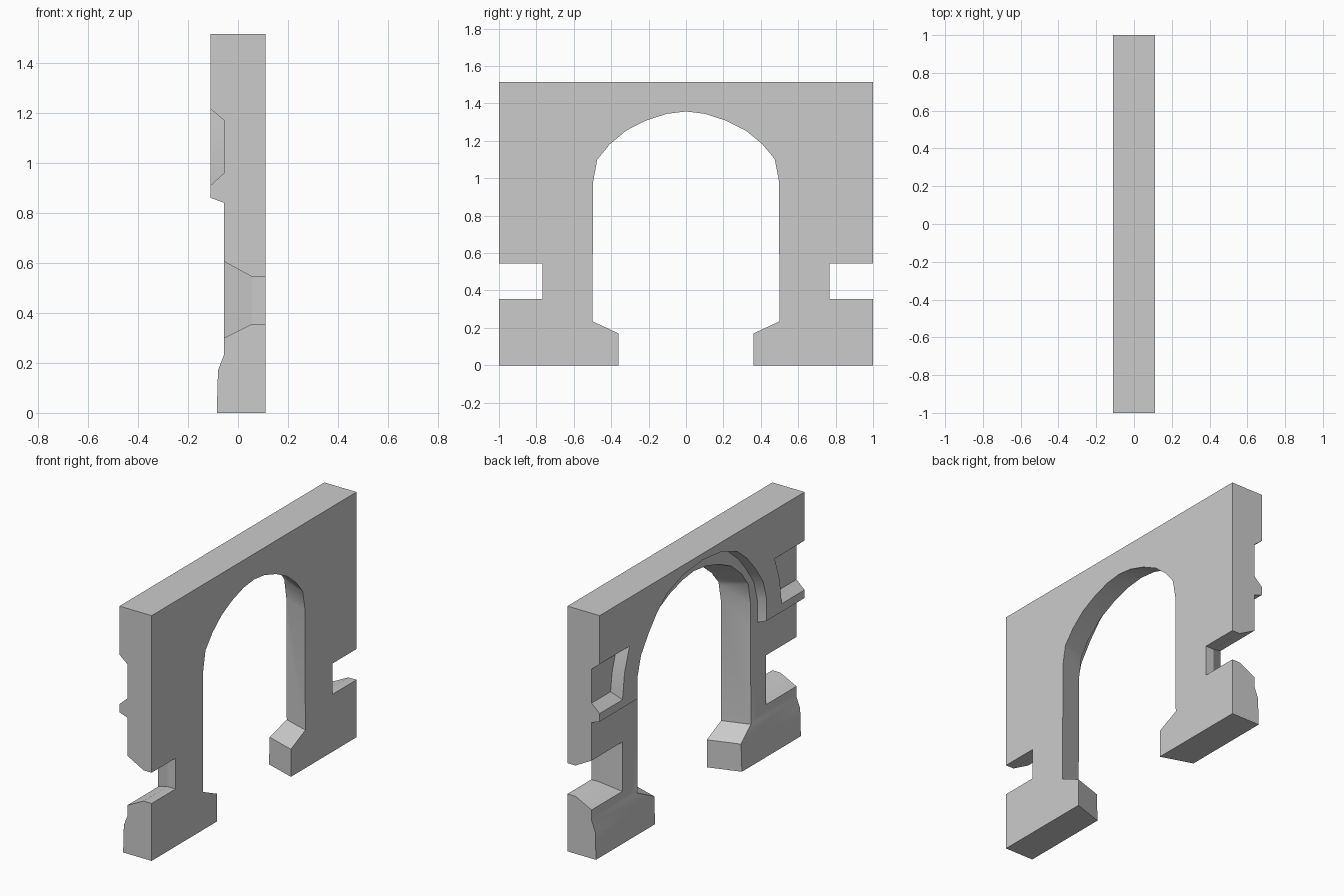
import bpy
import bmesh
import math

cube = bpy.data.objects.get("Cube")
if cube:
    bpy.data.objects.remove(cube, do_unlink=True)

stone = bpy.data.materials.new("grey_stone")
stone.use_nodes = True
GREY = (0.6, 0.6, 0.6, 1)
stone.diffuse_color = GREY
stone.node_tree.nodes["Principled BSDF"].inputs["Base Color"].default_value = GREY


def loft(name, rings):
    """Closed solid through rings of 3D points."""
    bm = bmesh.new()
    loops = [[bm.verts.new(p) for p in ring] for ring in rings]
    n = len(loops[0])
    for a, b in zip(loops, loops[1:]):
        for i in range(n):
            j = (i + 1) % n
            bm.faces.new((a[i], a[j], b[j], b[i]))
    bm.faces.new(loops[0])
    bm.faces.new(loops[-1])
    bmesh.ops.recalc_face_normals(bm, faces=bm.faces)
    mesh = bpy.data.meshes.new(name)
    bm.to_mesh(mesh)
    bm.free()
    mesh.materials.append(stone)
    obj = bpy.data.objects.new(name, mesh)
    bpy.context.collection.objects.link(obj)
    return obj


def section(x, profile, side=1):
    return [(x, side * y, z) for y, z in profile]


def beyond(a, b):
    """Continue the taper from profile a through b by the same step."""
    return [(2 * q[0] - p[0], 2 * q[1] - p[1]) for p, q in zip(a, b)]


def symmetric(half):
    """Close a half profile that ends on the centre line."""
    return half + [(-y, z) for y, z in reversed(half[:-1])]


cutters = []


def cut(name, rings):
    tool = loft(name, rings)
    tool.hide_render = True
    mod = wall.modifiers.new(name, "BOOLEAN")
    mod.operation = "DIFFERENCE"
    mod.solver = "EXACT"
    mod.object = tool
    cutters.append(tool)


# Wall: side profile with plinth and projecting upper band, run along y
side = [(0.11, 0), (-0.085, 0), (-0.08, 0.17), (-0.055, 0.235),
        (-0.055, 0.84), (-0.11, 0.86), (-0.11, 1.515), (0.11, 1.515)]
wall = loft("arch_wall", [[(x, y, z) for x, z in side] for y in (-1, 1)])

# Raised band around the arch: a wider arch cut from the upper layer
band = [(0.618, 0.82), (0.618, 0.98), (0.585, 1.1), (0.51, 1.21), (0.43, 1.305),
        (0.335, 1.385), (0.175, 1.442), (0, 1.46)]
band_front = [(y * 1.02, z + 0.015 * (z > 0.9)) for y, z in band]
cut("band_cutter", [section(-0.055, symmetric(band)),
                    section(-0.11, symmetric(band_front)),
                    section(-0.165, symmetric(beyond(band, band_front)))])

# Splayed opening with feet, wider towards -x
opening = [(0.36, -0.1), (0.36, 0.17), (0.5, 0.235), (0.497, 0.98), (0.475, 1.1),
           (0.41, 1.18), (0.32, 1.255), (0.21, 1.31), (0.1, 1.345), (0, 1.357)]


def splayed(x):
    grow = 0.11 - x
    return symmetric([(y + grow * 0.33 * min(1, y / 0.36),
                       z + grow * 0.6 * max(0, z - 0.98)) for y, z in opening])


cut("opening_cutter", [section(x, splayed(x)) for x in (0.16, -0.16)])

# End slots and curved recesses, one at each end
slot = [(1.1, 0.355), (0.767, 0.355), (0.767, 0.545), (1.1, 0.545)]
slot_wide = [(1.1, 0.3), (0.7, 0.3), (0.7, 0.605), (1.1, 0.605)]
recess = [(1.1, 0.96), (0.815, 0.96), (0.80, 1.07), (0.77, 1.17), (1.1, 1.17)]
recess_wide = [(1.1, 0.91), (0.777, 0.91), (0.757, 1.07), (0.708, 1.215), (1.1, 1.215)]
for label, s in (("left", 1), ("right", -1)):
    cut(label + "_slot_cutter", [section(0.2, slot, s), section(0.055, slot, s),
                                 section(-0.055, slot_wide, s),
                                 section(-0.165, beyond(slot, slot_wide), s)])
    cut(label + "_recess_cutter", [section(-0.055, recess, s),
                                   section(-0.11, recess_wide, s),
                                   section(-0.165, beyond(recess, recess_wide), s)])

# Apply the cuts and tidy up
bpy.ops.object.select_all(action="DESELECT")
wall.select_set(True)
bpy.context.view_layer.objects.active = wall
for mod in list(wall.modifiers):
    bpy.ops.object.modifier_apply(modifier=mod.name)
for tool in cutters:
    bpy.data.objects.remove(tool, do_unlink=True)
bpy.ops.object.shade_smooth_by_angle(angle=math.radians(30))
